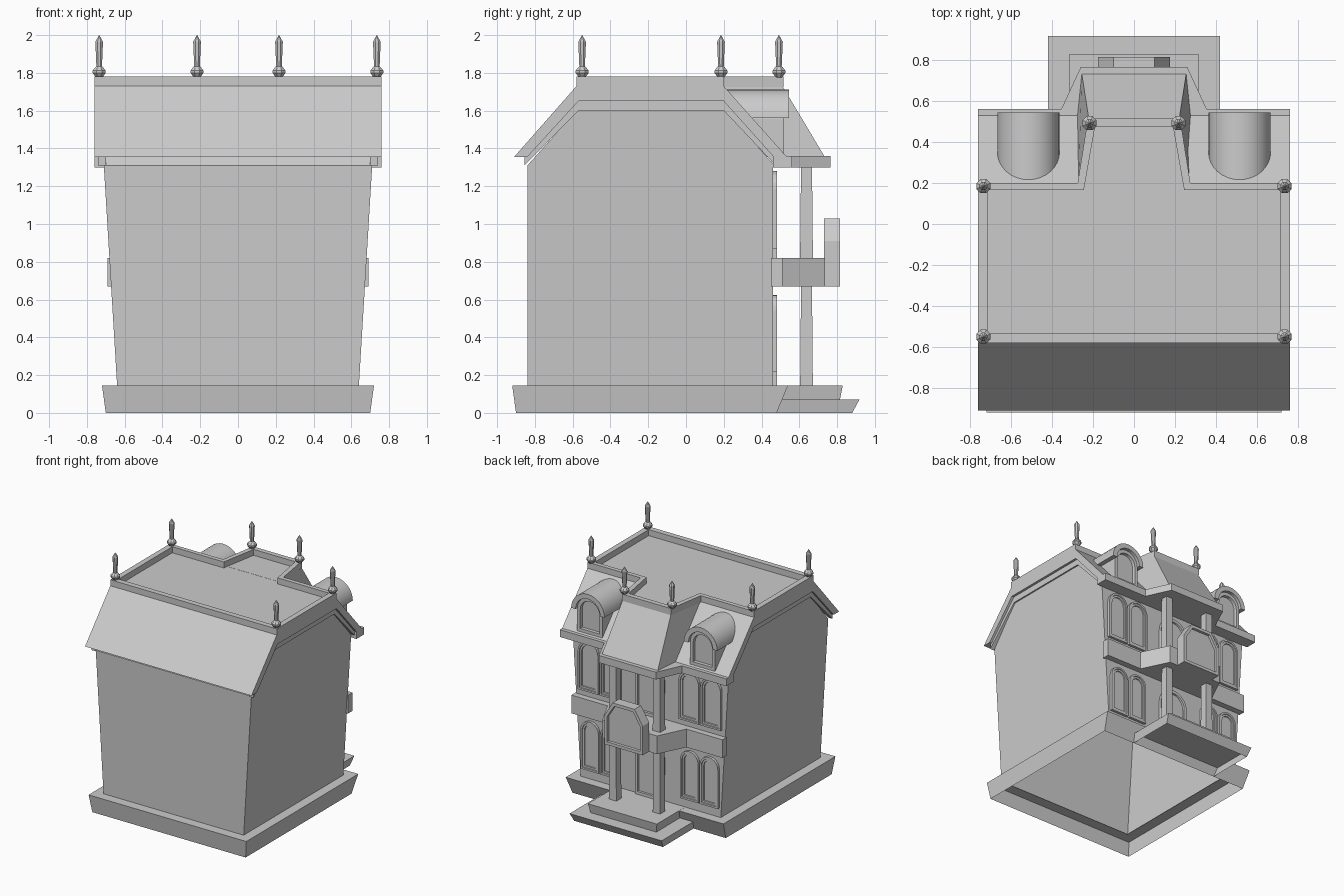
import bpy, bmesh
from math import sin, cos, pi

if "Cube" in bpy.data.objects:
    bpy.data.objects.remove(bpy.data.objects["Cube"])


def finish(name, bm, smooth=False):
    bmesh.ops.recalc_face_normals(bm, faces=bm.faces)
    me = bpy.data.meshes.new(name)
    bm.to_mesh(me)
    bm.free()
    ob = bpy.data.objects.new(name, me)
    bpy.context.collection.objects.link(ob)
    if smooth:
        bpy.ops.object.select_all(action='DESELECT')
        ob.select_set(True)
        bpy.context.view_layer.objects.active = ob
        bpy.ops.object.shade_smooth_by_angle(angle=0.6)
    return ob


def loft(name, loops, caps=(True, True), closed=True, smooth=False):
    """Bridge successive point loops; optionally cap the first and last."""
    bm = bmesh.new()
    rows = [[bm.verts.new(p) for p in lp] for lp in loops]
    n = len(rows[0])
    for a, b in zip(rows, rows[1:]):
        for i in range(n if closed else n - 1):
            j = (i + 1) % n
            bm.faces.new((a[i], a[j], b[j], b[i]))
    for row, cap in ((rows[0], caps[0]), (rows[-1], caps[1])):
        if cap:
            bm.faces.new(row)
    return finish(name, bm, smooth)


def at_z(pts, z):
    return [(x, y, z) for x, y in pts]


def at_y(pts, y):
    return [(x, y, z) for x, z in pts]


def at_x(pts, x):
    return [(x, y, z) for y, z in pts]


def rect(x, y0, y1):
    return [(-x, y0), (x, y0), (x, y1), (-x, y1)]


def mirrored(pts):
    """Complete a right-hand outline with its left-hand mirror."""
    return pts + [(-x, y) for x, y in reversed(pts)]


def arch(cx, w, z0, z1, n=10):
    r = w / 2
    return [(cx - r, z0), (cx + r, z0)] + [
        (cx + r * cos(pi * i / n), z1 - r + r * sin(pi * i / n)) for i in range(n + 1)]


def panel(name, outline, y0, y1, steps):
    """Raised panel facing +y, with successive (width, depth) frame insets."""
    bm = bmesh.new()
    back = [bm.verts.new(p) for p in at_y(outline, y0)]
    front = [bm.verts.new(p) for p in at_y(outline, y1)]
    n = len(back)
    for i in range(n):
        j = (i + 1) % n
        bm.faces.new((back[i], back[j], front[j], front[i]))
    bm.faces.new(back)
    face = bm.faces.new(front)
    bmesh.ops.recalc_face_normals(bm, faces=bm.faces)
    for t, d in steps:
        bmesh.ops.inset_region(bm, faces=[face], thickness=t, depth=0, use_even_offset=True)
        bmesh.ops.translate(bm, verts=face.verts, vec=(0, 0, 0))
        bmesh.ops.inset_region(bm, faces=[face], thickness=0.002, depth=-d, use_even_offset=True)
    return finish(name, bm)


# Hollow tapered house body with gambrel gables, open underneath
body = [(-.84, .145), (-.84, 1.31), (-.57, 1.61), (.20, 1.61), (.46, 1.32), (.46, .145)]
loft("house_walls", [[(s * (.64 + .0605 * (z - .145)), y, z) for y, z in body] for s in (-1, 1)],
     closed=False)

# Flared hollow plinth and porch steps
loft("plinth", [at_z(rect(.70, -.90, .48), 0), at_z(rect(.72, -.92, .54), .145),
                at_z(rect(.63, -.83, .45), .145)], caps=(False, False))
loft("lower_step", [at_z(rect(.405, .48, .88), 0), at_z(rect(.42, .48, .918), .07)],
     caps=(False, True))
loft("porch_floor", [at_z(rect(.30, .46, .815), .07), at_z(rect(.315, .46, .83), .146)],
     caps=(False, True))

# Main roof shell and gable boards
roof = [(-.91, 1.355), (-.58, 1.73), (.20, 1.73), (.53, 1.36),
        (.46, 1.36), (.20, 1.65), (-.57, 1.65), (-.84, 1.355)]
loft("main_roof", [at_x(roof, -.76), at_x(roof, .76)])
board = [(-.855, 1.31), (-.855, 1.355), (-.57, 1.66), (.20, 1.66),
         (.475, 1.355), (.475, 1.31), (.20, 1.60), (-.57, 1.60)]
for s in (-1, 1):
    loft("gable_board", [at_x(board, s * .70), at_x(board, s * .74)])

# Central mansard bay roof
loft("bay_roof", [at_z([(-.31, .20), (.31, .20), (.255, .735), (-.255, .735)], 1.355),
                  at_z([(-.27, .20), (.27, .20), (.22, .51), (-.22, .51)], 1.731)])

# Cornice slab, belt course with balcony floor
loft("cornice", [at_z(mirrored([(.76, .46), (.76, .56), (.355, .56), (.26, .765)]), z)
                 for z in (1.30, 1.36)])
loft("belt_and_balcony", [at_z(mirrored([(.69, .45), (.69, .51), (.36, .51), (.25, .735)]), z)
                          for z in (.67, .82)])

# Rim around the roof deck
outer = mirrored([(.76, -.58), (.76, .20), (.275, .20), (.225, .515)])
inner = mirrored([(.715, -.535), (.715, .165), (.245, .165), (.19, .475)])
loft("roof_rim", [at_z(outer, 1.725), at_z(outer, 1.78), at_z(inner, 1.78), at_z(inner, 1.725)],
     caps=(False, False))

# Balcony shield panel
shield = mirrored([(.175, .67), (.175, .91), (.10, 1.03)])
panel("balcony_panel", shield, .73, .815, [(.025, .02)])

# Roof finials
profile = [(.018, 1.775), (.037, 1.80), (.037, 1.812), (.024, 1.828),
           (.016, 1.835), (.022, 1.965), (.001, 2.0)]
for x, y in ((.735, .185), (.735, -.55), (.217, .492)):
    for s in (-1, 1):
        loft("finial", [[(s * x + r * cos(pi * (i + .5) / 4), y + r * sin(pi * (i + .5) / 4), z)
                         for i in range(8)] for r, z in profile])

for s in (-1, 1):
    # Porch columns
    loft("porch_column", [at_z([(s * .2 + a * h, .638 + b * h)
                                for a, b in ((-1, -1), (1, -1), (1, 1), (-1, 1))], z)
                          for h, z in ((.034, .10), (.029, .67), (.034, .82), (.029, 1.31))])
    # Paired arched windows on both storeys
    for x in (.365, .545):
        panel("lower_window", arch(s * x, .165, .22, .625), .45, .482, [(.015, .006), (.015, .008)])
    for x in (.36, .56):
        panel("upper_window", arch(s * x, .185, .87, 1.28), .45, .482, [(.015, .006), (.015, .008)])
    # Barrel-roofed dormers
    cx = s * .515
    panel("dormer", arch(cx, .23, 1.37, 1.67), .22, .52, [(.028, .025)])
    n = 16
    hood = [(cx + r * cos(pi * i / n), 1.56 + r * sin(pi * i / n))
            for r, order in ((.152, range(n + 1)), (.112, range(n, -1, -1))) for i in order]
    loft("dormer_hood", [at_y(hood, .20), at_y(hood, .545)], smooth=True)

# Entrance and balcony doors
panel("front_door", arch(0, .26, .145, .62), .45, .482, [(.025, .015)])
panel("balcony_door", arch(0, .26, .82, 1.26), .45, .482, [(.025, .015)])
